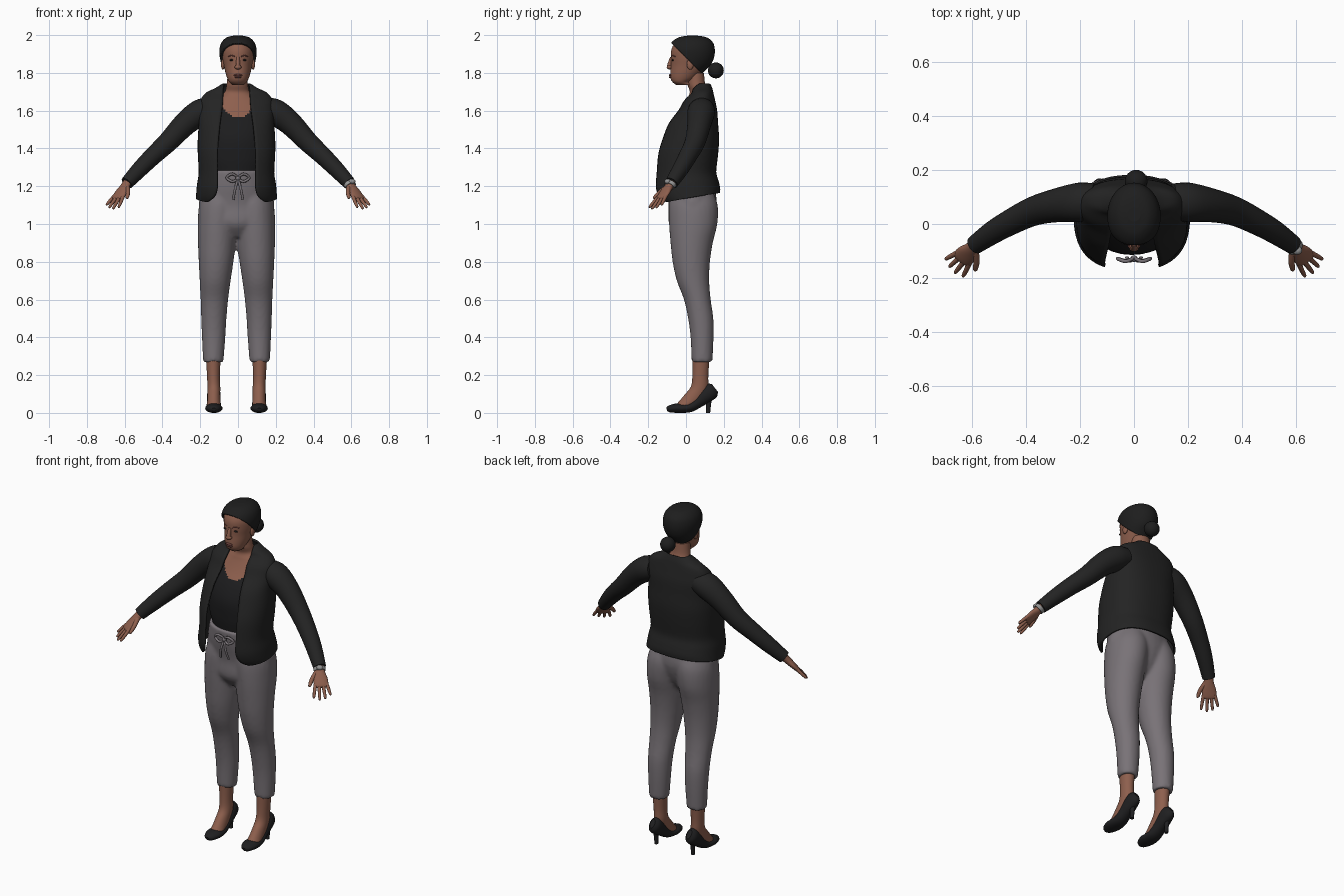
import bpy, bmesh, math
from mathutils import Vector, Matrix

default = bpy.data.objects.get("Cube")
if default:
    bpy.data.objects.remove(default)


def material(name, r, g, b):
    m = bpy.data.materials.new(name)
    m.use_nodes = True
    m.diffuse_color = (r, g, b, 1)
    shader = next(n for n in m.node_tree.nodes if n.type == "BSDF_PRINCIPLED")
    shader.inputs["Base Color"].default_value = (r, g, b, 1)
    shader.inputs["Roughness"].default_value = 0.8
    return m


SKIN = material("brown skin", .27, .115, .075)
LIP = material("dark lips", .17, .06, .05)
HAIR = material("black hair", .013, .013, .013)
JACKET = material("black jacket cloth", .017, .017, .017)
VEST = material("black vest cloth", .012, .012, .013)
TROUSER = material("grey trouser cloth", .19, .17, .185)
SHOE = material("black shoe leather", .014, .014, .015)
METAL = material("grey watch metal", .3, .3, .3)

MIDDLE = -.008  # the body leans very slightly to its right
SIDES = (("left", 1), ("right", -1))
AXIS_X, AXIS_Y = Vector((1, 0, 0)), Vector((0, 1, 0))


def finish(name, bm, mat):
    bmesh.ops.recalc_face_normals(bm, faces=bm.faces)
    mesh = bpy.data.meshes.new(name)
    bm.to_mesh(mesh)
    bm.free()
    mesh.materials.append(mat)
    obj = bpy.data.objects.new(name, mesh)
    bpy.context.collection.objects.link(obj)
    return obj


def resample(rings, steps):
    """Smooth curve through the ring values."""
    out, last = [], len(rings) - 1
    for i in range(last):
        quad = [rings[max(i - 1, 0)], rings[i], rings[i + 1], rings[min(i + 2, last)]]
        for k in range(steps):
            t = k / steps
            out.append([b + t / 2 * (c - a + t * (2*a - 5*b + 4*c - d + t * (3*(b - c) + d - a)))
                        for a, b, c, d in zip(*quad)])
    return out + [list(rings[-1])]


def loft(name, rings, mat, side=None, s=1, dx=0.0, n=28, steps=4, power=2.0):
    """Skin over rings (x, y, z, radius, radius[, front gap]); level, or square to the path if side is given."""
    bm, pts, rows = bmesh.new(), resample(rings, steps), []
    is_open = len(rings[0]) > 5
    bend = lambda q: math.copysign(abs(q) ** (2 / power), q)
    for i, p in enumerate(pts):
        u, v = AXIS_X, -AXIS_Y
        if side is not None:
            t = Vector(pts[min(i + 1, len(pts) - 1)][:3]) - Vector(pts[max(i - 1, 0)][:3])
            t.normalize()
            u = (side - t * side.dot(t)).normalized()
            v = t.cross(u)
        gap = math.asin(min(p[5] / p[3], .98) ** (power / 2)) if is_open else 0
        row = []
        for j in range(n + is_open):
            a = gap + 2 * (math.pi - gap) * j / n
            co = Vector(p[:3]) + u * p[3] * bend(math.sin(a)) + v * p[4] * bend(math.cos(a))
            co.x = co.x * s + dx
            row.append(bm.verts.new(co))
        rows.append(row)
    for low, high in zip(rows, rows[1:]):
        for j in range(n):
            k = (j + 1) % len(low)
            bm.faces.new((low[j], low[k], high[k], high[j])).smooth = True
    if not is_open:
        bm.faces.new(rows[0])
        bm.faces.new(rows[-1])
    return finish(name, bm, mat)


def ball(name, place, size, mat):
    bm = bmesh.new()
    bmesh.ops.create_uvsphere(bm, u_segments=24, v_segments=14, radius=1,
                              matrix=Matrix.LocRotScale(Vector(place), None, Vector(size)))
    for f in bm.faces:
        f.smooth = True
    return finish(name, bm, mat)


# Head and hair cap
head_rings = [(0, 0, 1.735, .03, .05), (0, -.025, 1.75, .045, .045), (0, -.015, 1.77, .056, .067),
              (0, 0, 1.8, .066, .083), (0, .02, 1.84, .075, .1), (0, .028, 1.88, .083, .108),
              (0, .03, 1.92, .084, .108), (0, .033, 1.955, .072, .094), (0, .035, 1.98, .045, .06),
              (0, .035, 1.989, .01, .012)]
loft("head", head_rings, SKIN, n=40)
hair = loft("hair_cap", [(x, y, z + .008, a + .014, b + .014) for x, y, z, a, b in head_rings[2:]],
            HAIR, n=48, steps=6)
bm = bmesh.new()
bm.from_mesh(hair.data)
bmesh.ops.bisect_plane(bm, geom=bm.verts[:] + bm.edges[:] + bm.faces[:], plane_co=(0, -.08, 1.96),
                       plane_no=(0, 1, 1), clear_inner=True)
bm.to_mesh(hair.data)
bm.free()
shell = hair.modifiers.new("thickness", "SOLIDIFY")
shell.thickness, shell.offset = .012, -1
ball("hair_bun", (.008, .158, 1.813), (.042, .042, .042), HAIR)

# Face
loft("nose_bridge", [(0, -.076, 1.885, .008, .008), (0, -.086, 1.85, .011, .011),
                     (0, -.088, 1.83, .014, .013)], SKIN)
ball("nose_tip", (0, -.086, 1.83), (.018, .016, .012), SKIN)
ball("upper_lip", (0, -.083, 1.788), (.023, .008, .006), LIP)
ball("lower_lip", (0, -.082, 1.778), (.02, .009, .006), LIP)
for word, s in SIDES:
    ball(word + "_eye", (s * .034, -.07, 1.868), (.012, .005, .005), HAIR)
    loft(word + "_eyebrow", [(.016, -.077, 1.887, .003, .003), (.035, -.07, 1.892, .003, .003),
                             (.052, -.056, 1.886, .002, .002)], LIP, side=AXIS_Y, s=s, n=8)
    ball(word + "_ear", (s * .08, .022, 1.845), (.01, .018, .028), SKIN)

# Neck, chest and scooped vest
chest = loft("chest_and_vest", [
    (0, .05, 1.8, .05, .045), (0, .055, 1.74, .056, .047), (0, .07, 1.7, .066, .05),
    (0, .065, 1.67, .1, .055), (0, .06, 1.64, .14, .065), (0, .05, 1.6, .165, .08),
    (0, .035, 1.53, .175, .115), (0, .02, 1.45, .175, .13), (0, .01, 1.35, .17, .12),
    (0, .01, 1.28, .15, .112), (0, .01, 1.22, .14, .105)], SKIN, dx=MIDDLE / 2, n=80, steps=8)
chest.data.materials.append(VEST)
for f in chest.data.polygons:
    if f.center.z < 1.565 + 8 * f.center.x ** 2:
        f.material_index = 1

# Open jacket, its hem rising to the back
jacket = loft("jacket_body", [
    (0, .09, 1.74, .07, .035, .065), (0, .085, 1.715, .11, .05, .07), (0, .085, 1.69, .16, .056, .07),
    (0, .07, 1.65, .188, .08, .072), (0, .06, 1.6, .195, .1, .077), (0, .035, 1.53, .195, .13, .087),
    (0, .02, 1.45, .2, .15, .095), (0, .005, 1.37, .2, .16, .1), (0, -.005, 1.27, .195, .16, .1),
    (0, 0, 1.2, .204, .168, .1), (0, .01, 1.15, .208, .166, .115), (0, .02, 1.118, .21, .155, .15)],
    JACKET, dx=MIDDLE, n=56, power=2.4)
for vert in jacket.data.vertices:
    drop = min(max((1.3 - vert.co.z) / .18, 0), 1)
    vert.co.z += drop * .17 * (vert.co.y + .1)
shell = jacket.modifiers.new("thickness", "SOLIDIFY")
shell.thickness, shell.offset = .01, 0

# Arms and hands
WRIST = Vector((.585, -.075, 1.22))
REACH = Vector((.46, -.51, -.73)).normalized()
ACROSS = Vector((.75, .62, .04)).normalized()


def hand_ring(along, across, wide, thick):
    return (*(WRIST + REACH * along + ACROSS * across), wide, thick)


for word, s in SIDES:
    loft(word + "_sleeve", [
        (.14, .085, 1.61, .065, .06), (.2, .08, 1.59, .073, .07), (.28, .07, 1.53, .063, .063),
        (.37, .048, 1.435, .054, .054), (.45, .01, 1.36, .048, .048), (.52, -.03, 1.29, .043, .043),
        (.588, -.077, 1.217, .035, .035)], JACKET, side=AXIS_Y, s=s)
    loft(word + "_palm", [hand_ring(-.02, 0, .025, .021), hand_ring(.03, 0, .027, .02),
                          hand_ring(.07, 0, .038, .017), hand_ring(.11, .002, .038, .013),
                          hand_ring(.122, .002, .03, .007)], SKIN, side=ACROSS, s=s)
    for finger, offset, length in (("index", -.029, .08), ("middle", -.009, .092),
                                   ("ring", .011, .086), ("little", .03, .068)):
        loft(f"{word}_{finger}_finger", [
            hand_ring(.1, offset, .01, .01), hand_ring(.1 + length / 2, offset * 1.3, .009, .009),
            hand_ring(.092 + length, offset * 1.5, .007, .007),
            hand_ring(.1 + length, offset * 1.5, .003, .003)], SKIN, side=ACROSS, s=s, n=12)
    loft(word + "_thumb", [hand_ring(.03, -.015, .014, .013), hand_ring(.07, -.045, .012, .011),
                           hand_ring(.105, -.06, .009, .008), hand_ring(.113, -.062, .003, .003)],
         SKIN, side=ACROSS, s=s, n=12)

# Watch on the left wrist
loft("watch_strap", [hand_ring(.006, 0, .033, .028), hand_ring(.026, 0, .032, .027)], METAL, side=ACROSS)
up = ACROSS.cross(REACH)
up = up if up.z > 0 else -up
ball("watch_face", WRIST + REACH * .016 + up * .025, (.018, .016, .014), METAL)

# Trousers, fused from hips and two legs
parts = [loft("hips", [
    (0, .02, .93, .09, .06), (0, .02, 1, .18, .11), (0, .035, 1.1, .2, .127),
    (0, .022, 1.2, .183, .131), (0, .015, 1.285, .165, .131)], TROUSER, dx=MIDDLE)]
for word, s in SIDES:
    parts.append(loft(word + "_leg", [
        (.123, .085, .27, .054, .055), (.121, .085, .4, .062, .061), (.12, .078, .5, .067, .067),
        (.117, .06, .6, .073, .071), (.113, .037, .7, .082, .086), (.108, .028, .8, .092, .099),
        (.104, .03, .9, .1, .112), (.1, .038, 1, .105, .128), (.09, .038, 1.1, .108, .13),
        (.08, .03, 1.18, .09, .11)], TROUSER, s=s, dx=MIDDLE))
bm = bmesh.new()
for part in parts:
    bm.from_mesh(part.data)
    bpy.data.objects.remove(part)
trousers = finish("trousers", bm, TROUSER)
fuse = trousers.modifiers.new("fuse", "REMESH")
fuse.mode, fuse.voxel_size, fuse.use_smooth_shade = "VOXEL", .01, True
relax = trousers.modifiers.new("relax", "SMOOTH")
relax.factor, relax.iterations = .5, 4

# Drawstring bow
for word, s in SIDES:
    loft(word + "_bow_loop", [
        (0, -.125, 1.245, .006, .006), (.03, -.138, 1.265, .007, .007), (.06, -.128, 1.245, .007, .007),
        (.03, -.136, 1.225, .007, .007), (0, -.125, 1.238, .006, .006)],
        TROUSER, side=AXIS_Y, s=s, n=10)
    loft(word + "_bow_tail", [
        (0, -.125, 1.24, .006, .006), (.014, -.138, 1.19, .007, .005), (.026, -.124, 1.13, .007, .005)],
        TROUSER, side=AXIS_X, s=s, n=10)
ball("bow_knot", (0, -.128, 1.242), (.013, .012, .012), TROUSER)

# Feet and high-heeled shoes
for word, s in SIDES:
    loft(word + "_ankle_and_foot", [
        (.123, .08, .31, .04, .046), (.122, .076, .2, .034, .042), (.12, .072, .14, .034, .046),
        (.12, .052, .1, .034, .056), (.12, .02, .06, .035, .058), (.12, -.015, .035, .036, .045)],
        SKIN, s=s, dx=MIDDLE)
    loft(word + "_shoe", [
        (.12, -.102, .018, .01, .009), (.12, -.088, .021, .029, .018), (.12, -.05, .025, .044, .025),
        (.12, -.015, .025, .045, .025), (.12, .025, .032, .04, .027), (.12, .065, .06, .036, .033),
        (.12, .1, .09, .036, .042), (.12, .135, .118, .031, .044), (.12, .153, .132, .014, .026)],
        SHOE, side=AXIS_X, s=s, dx=MIDDLE)
    loft(word + "_heel", [
        (.12, .122, .11, .024, .028), (.12, .12, .06, .013, .015), (.12, .117, 0, .01, .011)],
        SHOE, s=s, dx=MIDDLE, n=16)
